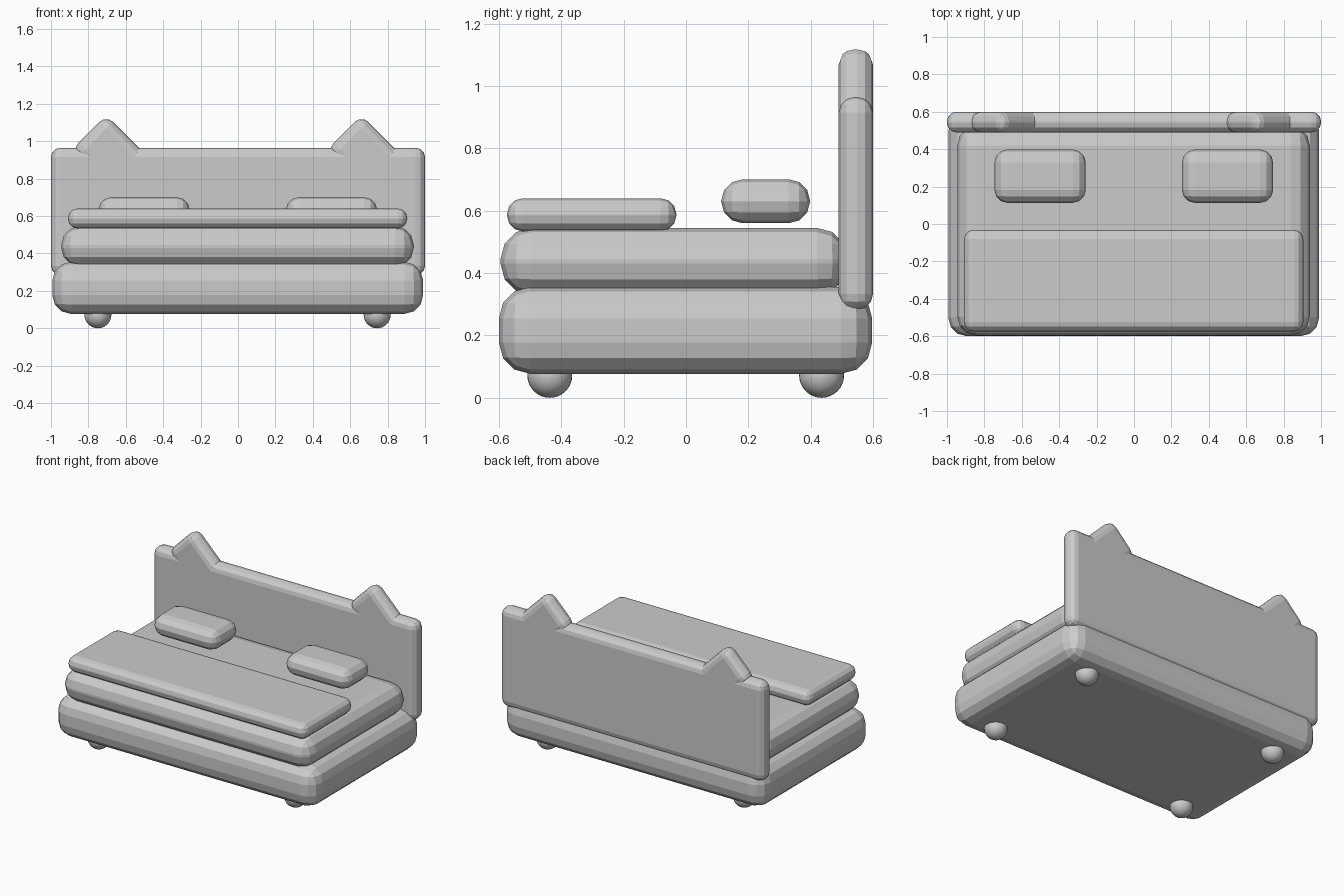
import bpy, bmesh, math
from mathutils import Matrix, Vector

if "Cube" in bpy.data.objects:
    bpy.data.objects.remove(bpy.data.objects["Cube"])


def rounded_box(name, lo, hi, radius, segments=3, tilt=0.0):
    """Box between two corners with rounded edges, turned about y by tilt."""
    lo, hi = Vector(lo), Vector(hi)
    bm = bmesh.new()
    bmesh.ops.create_cube(bm, size=1.0, matrix=Matrix.Diagonal((*(hi - lo), 1.0)))
    bmesh.ops.bevel(bm, geom=bm.edges[:], offset=radius, segments=segments,
                    profile=0.5, affect='EDGES', clamp_overlap=True)
    mesh = bpy.data.meshes.new(name)
    bm.to_mesh(mesh)
    bm.free()
    obj = bpy.data.objects.new(name, mesh)
    obj.location = (lo + hi) / 2
    obj.rotation_euler.y = tilt
    bpy.context.collection.objects.link(obj)
    return obj


# Bed base, mattress and folded blanket
rounded_box("bed_base", (-0.993, -0.6, 0.077), (0.99, 0.597, 0.355), 0.1)
rounded_box("mattress", (-0.945, -0.595, 0.33), (0.94, 0.52, 0.545), 0.1)
rounded_box("blanket", (-0.909, -0.574, 0.534), (0.905, -0.031, 0.64), 0.05)

# Headboard
rounded_box("headboard", (-1.0, 0.49, 0.283), (1.0, 0.6, 0.965), 0.05)

# Pointed ears on the headboard: boxes tilted by 45 degrees
for side, x in (("left", -0.684), ("right", 0.681)):
    rounded_box(f"{side}_ear", (x - 0.16, 0.49, 0.803), (x + 0.16, 0.6, 1.065),
                0.05, tilt=math.radians(45))

# Pillows
for side, x in (("left", -0.502), ("right", 0.5)):
    rounded_box(f"{side}_pillow", (x - 0.244, 0.113, 0.56), (x + 0.244, 0.398, 0.701), 0.069)

# Round feet
for y_name, y in (("front", -0.437), ("back", 0.435)):
    for x_name, x in (("left", -0.749), ("right", 0.744)):
        bpy.ops.mesh.primitive_uv_sphere_add(segments=32, ring_count=16, radius=0.072,
                                             location=(x, y, 0.072))
        foot = bpy.context.object
        foot.name = f"{y_name}_{x_name}_foot"
        bpy.ops.object.shade_smooth()
